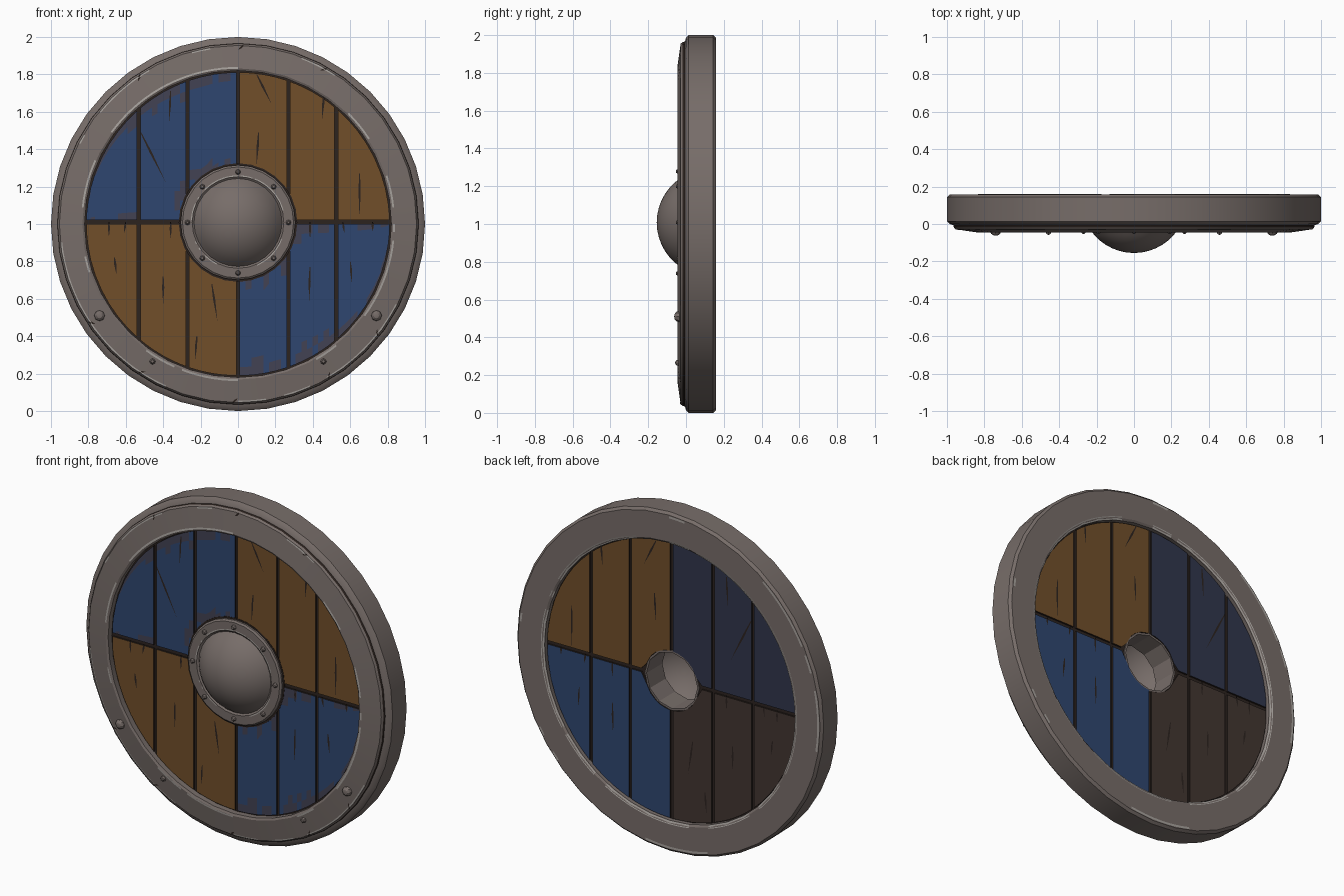
import bpy, bmesh, math, random
from mathutils import Vector

if "Cube" in bpy.data.objects:
    bpy.data.objects.remove(bpy.data.objects["Cube"])

random.seed(4)
CZ = 1.0                      # height of the shield centre
WF, WB = -0.016, 0.135        # front and back planes of the wood


def mat(name, srgb):
    m = bpy.data.materials.new(name)
    m.diffuse_color = [((c / 255 + 0.055) / 1.055) ** 2.4 for c in srgb] + [1]
    m.use_nodes = True
    m.node_tree.nodes["Principled BSDF"].inputs["Base Color"].default_value = m.diffuse_color
    return m


MATS = [mat("iron", (119, 109, 105)), mat("bare_edge", (168, 163, 158)),
        mat("dark_gap", (44, 35, 31)), mat("blue_paint", (47, 70, 112)),
        mat("brown_paint", (113, 79, 42)), mat("worn_blue", (66, 66, 84)),
        mat("dull_blue", (48, 54, 76)), mat("dull_brown", (66, 54, 49))]
IRON, EDGE, DARK, BLUE, BROWN, WORN, DULLBLUE, DULLBROWN = range(8)


def finish(bm, name, smooth=True, recalc=True):
    if recalc:
        bmesh.ops.remove_doubles(bm, verts=bm.verts, dist=1e-5)
        bmesh.ops.recalc_face_normals(bm, faces=bm.faces)
    me = bpy.data.meshes.new(name)
    bm.to_mesh(me)
    bm.free()
    for m in MATS:
        me.materials.append(m)
    ob = bpy.data.objects.new(name, me)
    bpy.context.collection.objects.link(ob)
    if smooth:
        bpy.ops.object.select_all(action='DESELECT')
        ob.select_set(True)
        bpy.context.view_layer.objects.active = ob
        bpy.ops.object.shade_smooth_by_angle(angle=math.radians(28))
    return ob


def lathe(name, prof, segs, cz=CZ, closed=True, mats={}, base=IRON):
    """Spin an (r, y) profile round the shield axis."""
    bm = bmesh.new()
    rings = []
    for i in range(segs):
        a = math.tau * i / segs
        rings.append([bm.verts.new((r * math.sin(a), y, cz + r * math.cos(a))) for r, y in prof])
    n = len(prof)
    for i in range(segs):
        A, B = rings[i], rings[(i + 1) % segs]
        for j in range(n if closed else n - 1):
            k = (j + 1) % n
            if prof[j][0] == 0 and prof[k][0] == 0:
                continue
            vs = [A[j], A[k], B[k], B[j]]
            if prof[j][0] == 0:
                vs = [A[j], A[k], B[k]]
            elif prof[k][0] == 0:
                vs = [A[j], A[k], B[j]]
            f = bm.faces.new(vs)
            f.material_index = mats.get(j, base)
    return finish(bm, name)


# iron rim: heavy band with a raised, sloping front plate
lathe("rim", [(0.985, 0.0), (1.0, 0.014), (1.0, 0.144), (0.986, 0.158), (0.83, 0.158),
              (0.818, 0.15), (0.818, 0.06), (0.82, -0.005), (0.82, -0.04), (0.832, -0.046),
              (0.955, -0.028), (0.963, -0.018), (0.966, -0.006)], 40, mats={11: DARK})

# dark core seen in the gaps between boards
lathe("board_core", [(0.172, WF + 0.01), (0.825, WF + 0.01), (0.825, WB - 0.01),
                     (0.172, WB - 0.01)], 40, base=DARK)


# painted boards, six columns by two halves
def board(name, xa, xb, up):
    sx, s = (1 if xa + xb > 0 else -1), (1 if up else -1)
    xa, xb = sorted((abs(xa), abs(xb)))
    g, R, hole, nc, nr = 0.009, 0.811, 0.175, 8, 14
    base = g + 0.013 * s
    xa, xb = xa + g, (xb - g if xb < 0.8 else 0.809)
    blue = (sx < 0) == up
    front = BLUE if blue else BROWN
    if blue:
        back = DULLBLUE if up else BLUE
    else:
        back = BROWN if up else DULLBROWN
    bm = bmesh.new()
    grid = {}
    for i in range(nc + 1):
        t = i / nc
        x = xa + (xb - xa) * (math.sin(t * math.pi / 2) if xb > 0.8 else t)
        zi = max(base, math.sqrt(max(0, hole ** 2 - x * x)))
        zo = max(zi + 0.004, math.sqrt(R * R - x * x))
        for j in range(nr + 1):
            z = zi + (zo - zi) * j / nr
            for k, y in enumerate((WF, WB)):
                grid[i, j, k] = bm.verts.new((sx * x, y, CZ + s * z))
    for i in range(nc):
        for j in range(nr):
            # paint is worn along the outer edge and beside the boss
            near = {nr - 1: 0.75, nr - 2: 0.35, 0: 0.3}.get(j, 0)
            c = (grid[i, j, 0].co - Vector((0, WF, CZ))).length
            near = 0.6 if c < 0.34 else near
            for k in (0, 1):
                f = bm.faces.new([grid[p] for p in ((i, j, k), (i + 1, j, k),
                                                    (i + 1, j + 1, k), (i, j + 1, k))])
                f.material_index = back if k else front
                if blue and k == 0 and random.random() < near:
                    f.material_index = WORN
    border = [(i, 0) for i in range(nc)] + [(nc, j) for j in range(nr)] + \
             [(i, nr) for i in range(nc, 0, -1)] + [(0, j) for j in range(nr, 0, -1)]
    for p, q in zip(border, border[1:] + border[:1]):
        f = bm.faces.new([grid[p + (0,)], grid[q + (0,)], grid[q + (1,)], grid[p + (1,)]])
        f.material_index = DARK
    finish(bm, name, smooth=False)


cuts = [-0.82, -0.53, -0.27, 0, 0.27, 0.525, 0.82]
for n, (a, b) in enumerate(zip(cuts, cuts[1:])):
    board(f"upper_board_{n + 1}", a, b, True)
    board(f"lower_board_{n + 1}", a, b, False)

# boss: hollow dome with a flat flange
BZ, RS, YC = 1.008, 0.2834, 0.1284
outer = [(RS * math.sin(t), YC - RS * math.cos(t)) for t in [0.978 * i / 7 for i in range(8)]]
inner = [(r * 0.92, y + 0.015) for r, y in reversed(outer)]
lathe("boss", outer + [(0.245, -0.037), (0.297, -0.036), (0.307, -0.028), (0.307, WF + 0.004)]
      + inner, 28, cz=BZ)
lathe("boss_shadow_line", [(0.30, WF - 0.002), (0.317, WF - 0.002), (0.317, WF + 0.002),
                           (0.30, WF + 0.002)], 28, cz=BZ, base=DARK)
# sleeve lining the grip hole
lathe("hole_sleeve", [(0.166, WF), (0.178, WF), (0.178, WB - 0.004), (0.166, WB - 0.004)], 12)


# rivets
def rivet(name, x, y, z, r, h):
    bm = bmesh.new()
    bmesh.ops.create_uvsphere(bm, u_segments=8, v_segments=6, radius=1)
    for v in bm.verts:
        v.co = Vector((x + v.co.x * r, y + v.co.z * h, z + v.co.y * r))
    finish(bm, name)


for s in (-1, 1):
    rivet("large_rim_rivet", s * 0.74, -0.038, 0.51, 0.029, 0.025)
    rivet("small_rim_rivet", s * 0.457, -0.04, 0.265, 0.016, 0.018)
for i in range(8):
    a = math.tau * i / 8
    rivet("boss_rivet", 0.27 * math.sin(a), -0.037, BZ + 0.27 * math.cos(a), 0.014, 0.017)


def plate_front(r):
    return -0.046 + (r - 0.832) / 0.123 * 0.018


# cracks and nicks: thin dark tapered plates
def sliver(bm, p, q, y, w):
    p, q = Vector(p), Vector(q)
    d = (q - p).normalized()
    side = Vector((-d.y, d.x)) * w
    mid = p.lerp(q, 0.4)
    pts = [p + side * 0.4, mid + side, q, mid - side, p - side * 0.4]
    vs = [bm.verts.new((v.x, y, v.y)) for v in pts]
    f = bm.faces.new(vs)
    f.normal_update()
    if f.normal.y * (y - 0.05) < 0:
        f.normal_flip()
    f.material_index = DARK


CRACKS = [(.10, 1.80, .18, 1.64), (-.52, 1.49, -.385, 1.22), (.11, 1.49, .10, 1.32),
          (-.36, 1.71, -.37, 1.53), (.65, 1.27, .65, 1.03), (-.14, .68, -.11, .48),
          (.385, .77, .38, .58), (-.40, .72, -.40, .57), (.46, 1.70, .45, 1.56),
          (-.69, 1.01, -.69, .93), (-.60, 1.01, -.61, .95), (-.36, 1.01, -.36, .92),
          (.385, 1.01, .385, .92), (.56, 1.01, .57, .95), (.72, 1.01, .72, .96),
          (-.66, .82, -.65, .73), (-.22, .40, -.23, .27), (.60, .80, .61, .68)]
bm = bmesh.new()
for x0, z0, x1, z1 in CRACKS:
    for y in (WF - 0.002, WB + 0.002):
        sliver(bm, (x0, z0), (x1, z1), y, 0.006)
for deg in (0, 28, 127, 148, 180, 212, 235, 325):
    a = math.radians(deg)
    pts = [(r * math.sin(a + o), CZ + r * math.cos(a + o)) for r, o in ((0.93, 0), (0.955, .03))]
    sliver(bm, pts[1], pts[0], plate_front(0.955) - 0.003, 0.006)
finish(bm, "cracks_and_nicks", smooth=False, recalc=False)


# bare metal along worn edges: broken thin arcs
def arcs(bm, r0, y0, r1, y1, cover, cz=CZ, n=120):
    on = False
    for i in range(n):
        if random.random() < 0.3:
            on = random.random() < cover
        if not on:
            continue
        a, b = math.tau * i / n, math.tau * (i + 1) / n
        vs = [bm.verts.new((r * math.sin(t), y, cz + r * math.cos(t)))
              for r, y, t in ((r0, y0, a), (r1, y1, a), (r1, y1, b), (r0, y0, b))]
        f = bm.faces.new(vs)
        f.normal_update()
        if f.normal.y * (y0 - 0.05) < 0:
            f.normal_flip()
        f.material_index = EDGE


bm = bmesh.new()
arcs(bm, 0.945, plate_front(0.945) - 0.002, 0.953, plate_front(0.953) - 0.002, 0.4)
arcs(bm, 0.830, -0.048, 0.840, -0.0468, 0.5)
arcs(bm, 0.818, 0.1535, 0.836, 0.1595, 0.7)
arcs(bm, 0.968, 0.1595, 0.980, 0.1595, 0.3)
arcs(bm, 0.246, -0.0385, 0.252, -0.0385, 0.5, BZ)
finish(bm, "bare_metal_edges", smooth=False, recalc=False)
